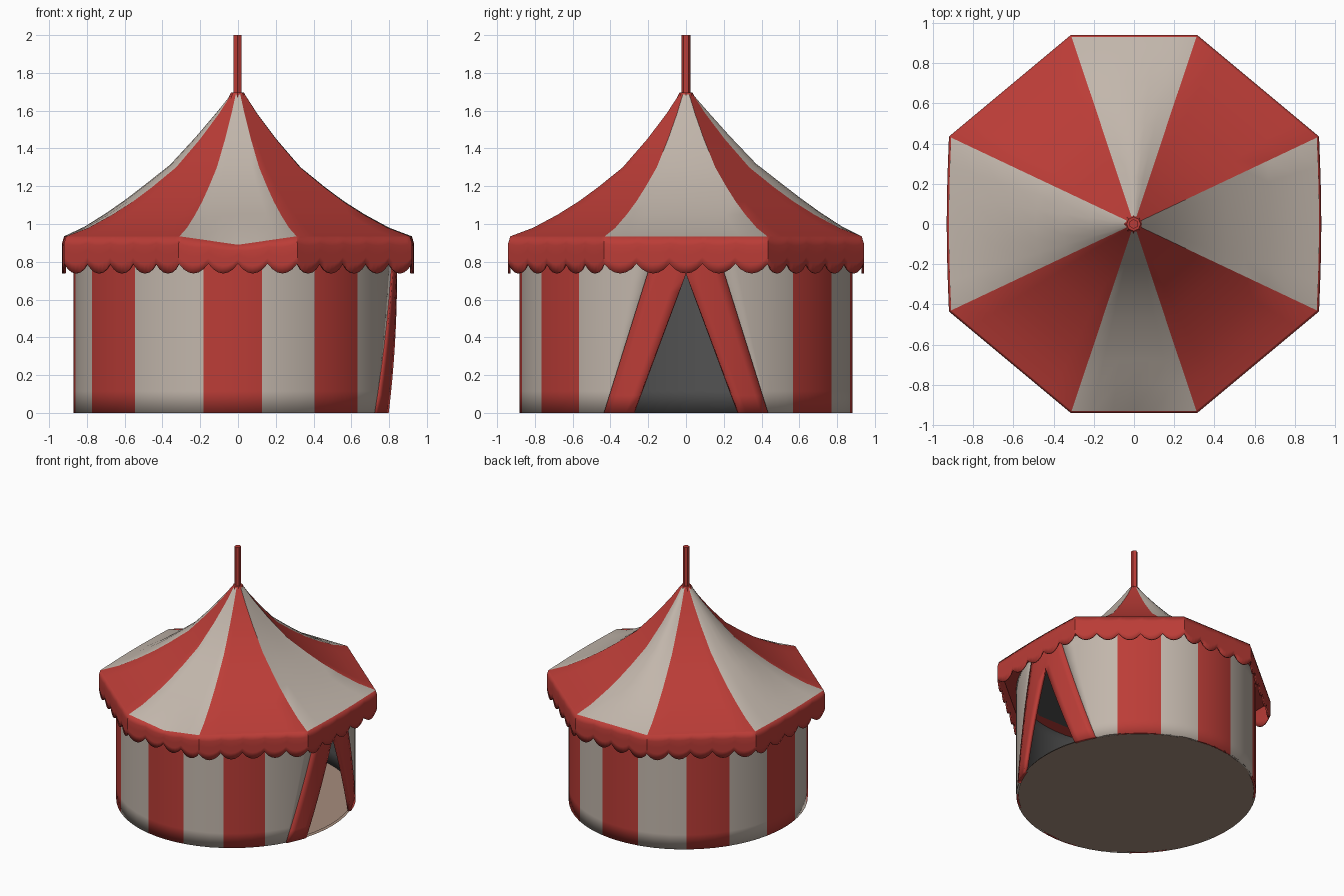
import bpy, bmesh, math

if "Cube" in bpy.data.objects:
    bpy.data.objects.remove(bpy.data.objects["Cube"])


def material(name, rgb):
    m = bpy.data.materials.new(name)
    m.diffuse_color = (*rgb, 1)
    m.use_nodes = True
    m.node_tree.nodes["Principled BSDF"].inputs["Base Color"].default_value = m.diffuse_color
    return m


RED = material("red canvas", (0.50, 0.046, 0.038))
WHITE = material("off white canvas", (0.54, 0.47, 0.41))
GREY = material("dark grey lining", (0.085, 0.085, 0.085))
TAN = material("tan floor", (0.38, 0.265, 0.205))


def grid(bm, fn, nu, nv, mat=0):
    """Patch from fn(u, v); u runs counter-clockwise, v upward."""
    vs = [[bm.verts.new(fn(i / nu, j / nv)) for j in range(nv + 1)] for i in range(nu + 1)]
    for i in range(nu):
        for j in range(nv):
            q = (vs[i][j], vs[i + 1][j], vs[i + 1][j + 1], vs[i][j + 1])
            bm.faces.new(q).material_index = mat


def finish(bm, name, mats, thick=0, mat_offset=0, angle=25):
    bmesh.ops.remove_doubles(bm, verts=bm.verts[:], dist=0.0005)
    me = bpy.data.meshes.new(name)
    bm.to_mesh(me)
    bm.free()
    ob = bpy.data.objects.new(name, me)
    bpy.context.collection.objects.link(ob)
    for m in mats:
        me.materials.append(m)
    bpy.ops.object.select_all(action='DESELECT')
    ob.select_set(True)
    bpy.context.view_layer.objects.active = ob
    bpy.ops.object.shade_smooth_by_angle(angle=math.radians(angle))
    if thick:
        s = ob.modifiers.new("thickness", 'SOLIDIFY')
        s.thickness = thick
        s.offset = -1
        s.material_offset = mat_offset
    return ob


def lerp(a, b, t):
    return a + (b - a) * t


# Round wall, slightly squashed along x
CX, RX, RY, TOP = -0.02, 0.852, 0.882, 0.92


def on_wall(phi, z):
    return (CX + RX * math.sin(phi), -RY * math.cos(phi), z)


def on_door(y, z, out=0):
    return (CX + out + RX * math.sqrt(1 - (y / RY) ** 2), y, z)


def outer(z):          # outer edge of the door frame
    return lerp(0.435, 0.2, z / 0.75)


def inner(z):          # edge of the triangular opening
    return max(0.0, lerp(0.28, 0, z / 0.735))


# Striped wall with the wedges next to the doorway
bm = bmesh.new()
cuts = [120, 130, 151, 170, 191, 215, 236, 257, 279, 298, 322, 349, 370, 390, 410, 420]
for k, (a, b) in enumerate(zip(cuts, cuts[1:])):
    grid(bm, lambda u, v: on_wall(math.radians(lerp(a, b, u)), v * TOP), 3, 8, k % 2)
grid(bm, lambda u, v: on_door(lerp(-0.441, -outer(v * TOP) + 0.01, u), v * TOP), 3, 8)
grid(bm, lambda u, v: on_door(lerp(outer(v * TOP) - 0.01, 0.441, u), v * TOP), 3, 8)
finish(bm, "striped_wall", [WHITE, RED, GREY, GREY], 0.015, 2)

# Red door frame
bm = bmesh.new()
OPEN = 0.735
for z0, z1, n in ((0, OPEN, 8), (OPEN, TOP, 2)):
    def left(u, v):
        z = lerp(z0, z1, v)
        return on_door(lerp(-outer(z), -inner(z), u), z, 0.01)

    def right(u, v):
        z = lerp(z0, z1, v)
        return on_door(lerp(inner(z), outer(z), u), z, 0.01)
    grid(bm, left, 4, n)
    grid(bm, right, 4, n)
finish(bm, "door_frame", [RED, GREY], 0.025, 1)

# Floor disc
bm = bmesh.new()
ring = [on_wall(math.radians(a), 0.0) for a in range(0, 360, 6)]
low = bm.faces.new([bm.verts.new(p) for p in ring])
low.normal_flip()
bm.faces.new([bm.verts.new((x * 0.99, y * 0.99, 0.012)) for x, y, z in ring])
finish(bm, "floor", [TAN])

# Octagonal roof
CORNERS = [(-0.31, -0.93), (0.31, -0.93), (0.91, -0.43), (0.91, 0.43),
           (0.31, 0.93), (-0.31, 0.93), (-0.91, 0.43), (-0.91, -0.43)]
PROFILE = [(1, 0.935), (0.87, 0.98), (0.73, 1.05), (0.61, 1.12), (0.5, 1.195), (0.36, 1.30),
           (0.22, 1.45), (0.11, 1.585), (0.04, 1.685)]
BULGE = {4: 0.04, 6: 0.03}


def rim(i, u):
    """Point on the eaves of side i; the front eave sags."""
    (ax, ay), (bx, by) = CORNERS[i], CORNERS[(i + 1) % 8]
    sag = 0.045 * (1 - abs(2 * u - 1)) if i == 0 else 0
    bow = 1 + (0.012 * math.sin(math.pi * u) if i in (2, 6) else 0)
    return lerp(ax, bx, u) * bow, lerp(ay, by, u), 0.935 - sag


bm = bmesh.new()
rows = len(PROFILE) - 1
for i in range(8):
    ang = math.radians(-90 + 45 * i)

    def panel(u, v):
        s, z = PROFILE[round(v * rows)]
        x, y, zr = rim(i, u)
        b = BULGE.get(i, 0) * math.sin(math.pi * u) * math.sin(math.pi * v)
        z = zr if v == 0 else z
        return (x * s + b * math.cos(ang), y * s + b * math.sin(ang), z + b * 0.5)
    grid(bm, panel, 6, rows, i % 2)
finish(bm, "roof", [WHITE, RED])

# Scalloped valance hanging from the eaves
bm = bmesh.new()
for i in range(8):
    n = 4 if i % 4 == 0 else 5

    def band(u, v):
        x, y, z = rim(i, u)
        bottom = 0.79 - 0.052 * abs(math.sin(math.pi * n * u)) ** 0.8
        k = 1.012 if v < 0.9 else 1.0
        return (x * k, y * k, lerp(bottom, z, v))
    grid(bm, band, n * 6, 4)
finish(bm, "valance", [RED], 0.012)

# Eave underside and the lining ceiling
for name, k, z, mat in (("eave_underside", 0.995, 0.885, RED), ("ceiling", 0.82, 0.88, GREY)):
    bm = bmesh.new()
    f = bm.faces.new([bm.verts.new((x * k, y * k, z)) for x, y in CORNERS])
    f.normal_flip()
    finish(bm, name, [mat])

# Roof cap and mast
for name, r1, r2, z0, z1, n in (("roof_cap", 0.05, 0.035, 1.665, 1.695, 8),
                                ("mast", 0.024, 0.024, 1.68, 2.0, 6)):
    bm = bmesh.new()
    bmesh.ops.create_cone(bm, cap_ends=True, segments=n, radius1=r1, radius2=r2, depth=z1 - z0)
    bmesh.ops.translate(bm, verts=bm.verts[:], vec=(-0.002, 0, (z0 + z1) / 2))
    finish(bm, name, [RED])
